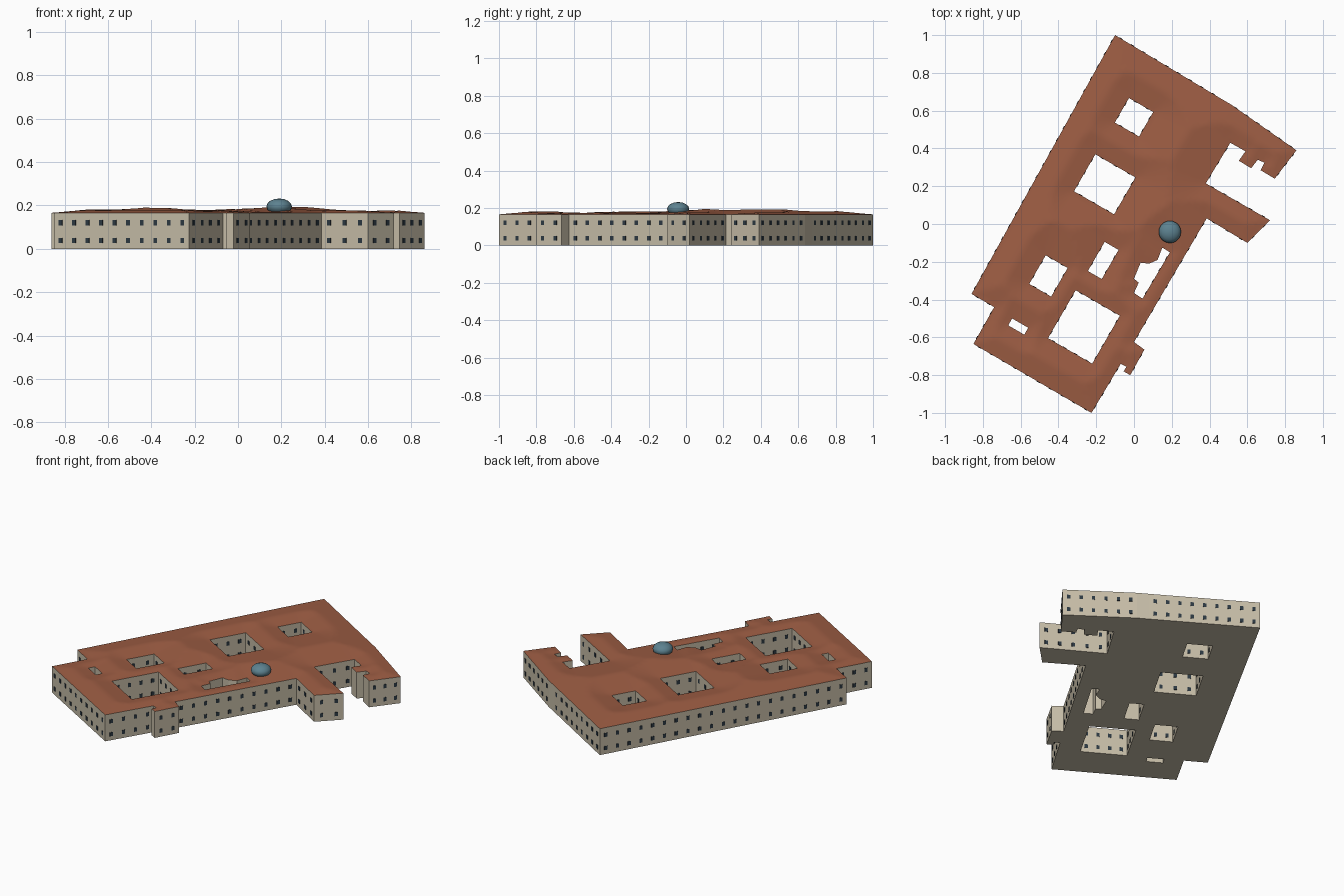
import bpy, bmesh, math
from mathutils import Vector, Matrix
from mathutils.geometry import delaunay_2d_cdt

if "Cube" in bpy.data.objects:
    bpy.data.objects.remove(bpy.data.objects["Cube"])

EAVE, SLOPE, GRID, BAY = 0.166, 0.13, 0.02, 0.075
TURN = math.radians(30)
U = Vector((math.cos(TURN), -math.sin(TURN)))   # along the short axis of the block
V = Vector((math.sin(TURN), math.cos(TURN)))    # along the long axis


def material(name, colour):
    m = bpy.data.materials.new(name)
    m.use_nodes = True
    m.diffuse_color = (*colour, 1)
    bsdf = next(n for n in m.node_tree.nodes if n.type == "BSDF_PRINCIPLED")
    bsdf.inputs["Base Color"].default_value = (*colour, 1)
    return m


stone = material("pale stone", (0.57, 0.51, 0.39))
tile = material("terracotta tile", (0.34, 0.11, 0.057))
glass = material("dark glass", (0.025, 0.04, 0.055))
copper = material("blue grey metal", (0.11, 0.225, 0.28))


def make_object(name, bm, mat):
    mesh = bpy.data.meshes.new(name)
    bm.to_mesh(mesh)
    bm.free()
    mesh.materials.append(mat)
    obj = bpy.data.objects.new(name, mesh)
    bpy.context.collection.objects.link(obj)
    return obj


def court(x, y, width, depth):
    """Rectangular courtyard, clockwise, aligned with the block."""
    c, u, v = Vector((x, y)), U * width / 2, V * depth / 2
    return [c - u + v, c + u + v, c + u - v, c - u - v]


# Outer footprint, clockwise from the north corner
outer = [Vector(p) for p in (
    (-.10, 1), (.45, .67), (.51, .635), (.86, .39), (.745, .24), (.67, .285),
    (.69, .325), (.655, .34), (.62, .295), (.555, .335), (.59, .385), (.51, .43),
    (.38, .215), (.72, .02), (.60, -.10), (.385, .03), (0, -.625), (.055, -.665),
    (-.02, -.80), (-.055, -.78), (-.04, -.755), (-.07, -.74), (-.225, -1),
    (-.85, -.635), (-.74, -.44), (-.86, -.37))]

# Courtyards
courts = [
    court(0, .565, .148, .15), court(-.155, .21, .245, .226),
    court(-.453, -.275, .134, .175), court(-.163, -.193, .085, .178),
    court(-.265, -.545, .27, .293), court(-.613, -.543, .098, .042),
    [Vector(p) for p in (
        (.15, -.125), (.19, -.15), (.045, -.395), (0, -.365), (.025, -.31),
        (0, -.29), (.035, -.205), (.08, -.21), (.125, -.19))]]
loops = [outer] + courts
segments = [(a, b) for l in loops for a, b in zip(l, l[1:] + l[:1])]


def inside(p):
    hits = 0
    for a, b in segments:
        if (a.y > p.y) != (b.y > p.y):
            hits += p.x < a.x + (p.y - a.y) * (b.x - a.x) / (b.y - a.y)
    return hits % 2 == 1


def edge_distance(p):
    best = 9
    for a, b in segments:
        d = b - a
        t = max(0, min(1, (p - a).dot(d) / d.length_squared))
        best = min(best, (p - a - d * t).length)
    return best


def plan_mesh(extra):
    """Triangulate the footprint, with extra inner points."""
    points, edges = [], []
    for loop in loops:
        s, n = len(points), len(loop)
        points += loop
        edges += [(s + i, s + (i + 1) % n) for i in range(n)]
    verts, _, faces, *_ = delaunay_2d_cdt(points + extra, edges, [], 0, 1e-6)
    faces = [f for f in faces if inside(sum((verts[i] for i in f), Vector((0, 0))) / len(f))]
    return verts, faces


def fill(bm, verts, faces, height, up):
    made = {}
    for f in faces:
        for i in f:
            if i not in made:
                made[i] = bm.verts.new((*verts[i], height(verts[i])))
        face = bm.faces.new([made[i] for i in f])
        face.normal_update()
        if (face.normal.z > 0) != up:
            face.normal_flip()


# Roof: pitched upward from every eave
inner = []
steps = int(1.3 / GRID)
for i in range(-steps, steps):
    for j in range(-steps, steps):
        p = U * i * GRID + V * j * GRID
        if inside(p) and edge_distance(p) > GRID * 0.6:
            inner.append(p)
bm = bmesh.new()
fill(bm, *plan_mesh(inner), lambda p: EAVE + SLOPE * edge_distance(p), True)
roof = make_object("roof", bm, tile)

# Walls and floor slab
bm = bmesh.new()
fill(bm, *plan_mesh([]), lambda p: 0, False)
for a, b in segments:
    bm.faces.new([bm.verts.new(c) for c in (
        (*b, 0), (*a, 0), (*a, EAVE), (*b, EAVE))])
bmesh.ops.remove_doubles(bm, verts=bm.verts, dist=1e-5)
make_object("walls", bm, stone)

# Windows: two rows of thin plates on every wall that is long enough
bm = bmesh.new()
for a, b in segments:
    d = b - a
    if d.length < 0.12:
        continue
    count = round(d.length / BAY)
    spin = Matrix.Rotation(math.atan2(d.y, d.x), 4, "Z")
    size = Matrix.Diagonal((0.019, 0.005, 0.024, 1))
    for i in range(count):
        p = a + d * (i + 0.5) / count
        for z in (0.038, 0.12):
            place = Matrix.Translation((*p, z)) @ spin @ size
            bmesh.ops.create_cube(bm, size=1, matrix=place)
make_object("windows", bm, glass)

# Dome
bm = bmesh.new()
place = Matrix.Translation((0.19, -0.042, 0.195)) @ Matrix.Diagonal((0.059, 0.059, 0.037, 1))
bmesh.ops.create_uvsphere(bm, u_segments=20, v_segments=8, radius=1, matrix=place)
dome = make_object("dome", bm, copper)

# Soft shading on the roof and dome
bpy.ops.object.select_all(action="DESELECT")
for obj in (roof, dome):
    obj.select_set(True)
bpy.context.view_layer.objects.active = dome
bpy.ops.object.shade_smooth_by_angle(angle=math.radians(35))
